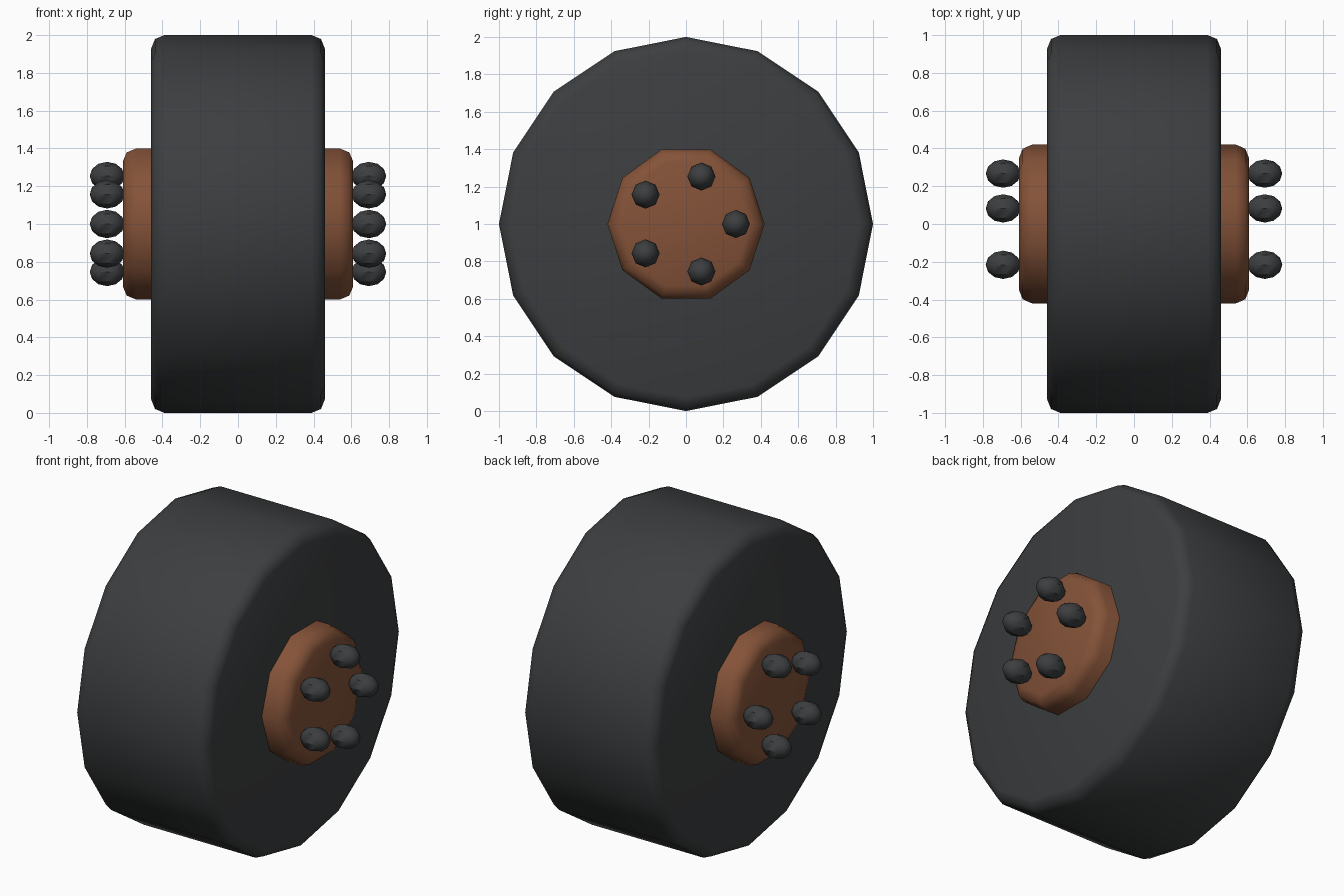
import bpy, bmesh, math
from mathutils import Matrix

if "Cube" in bpy.data.objects:
    bpy.data.objects.remove(bpy.data.objects["Cube"])

TO_X = Matrix.Rotation(math.pi / 2, 4, 'Y')


def material(name, color):
    m = bpy.data.materials.new(name)
    m.diffuse_color = color
    m.use_nodes = True
    m.node_tree.nodes["Principled BSDF"].inputs["Base Color"].default_value = m.diffuse_color
    return m


def finish(bm, name, mat, angle):
    mesh = bpy.data.meshes.new(name)
    bm.to_mesh(mesh)
    bm.free()
    mesh.materials.append(mat)
    ob = bpy.data.objects.new(name, mesh)
    bpy.context.collection.objects.link(ob)
    bpy.ops.object.select_all(action='DESELECT')
    ob.select_set(True)
    bpy.context.view_layer.objects.active = ob
    bpy.ops.object.shade_smooth_by_angle(angle=math.radians(angle))
    return ob


def drum(name, sides, radius, half_width, bevel, mat):
    bm = bmesh.new()
    bmesh.ops.create_cone(bm, cap_ends=True, segments=sides, radius1=radius,
                          radius2=radius, depth=2 * half_width)
    # put a corner on the +y axis, then lay the axle along x
    start = max(bm.verts, key=lambda v: v.co.y)
    turn = math.pi / 2 - math.atan2(start.co.y, start.co.x)
    bmesh.ops.transform(bm, verts=bm.verts, matrix=Matrix.Translation((0, 0, 1)) @ TO_X
                        @ Matrix.Rotation(turn, 4, 'Z'))
    rims = [e for e in bm.edges if abs(e.verts[0].co.x - e.verts[1].co.x) < 1e-4]
    bmesh.ops.bevel(bm, geom=rims, offset=bevel, offset_type='OFFSET',
                    segments=2, profile=0.5, affect='EDGES')
    return finish(bm, name, mat, 60)


rubber = material("rubber", (0.045, 0.048, 0.05, 1))
rust = material("rust", (0.23, 0.085, 0.04, 1))

# tire and hub
drum("tire", 16, 1.0, 0.46, 0.07, rubber)
drum("hub", 10, 0.42, 0.61, 0.07, rust)

# five stretched round lug nuts on each side
for side, label in ((1, "right"), (-1, "left")):
    for i in range(5):
        a = i * 2 * math.pi / 5
        bm = bmesh.new()
        bmesh.ops.create_uvsphere(bm, u_segments=8, v_segments=6, radius=1)
        place = Matrix.Translation((side * 0.693, 0.267 * math.cos(a), 1 + 0.267 * math.sin(a)))
        bmesh.ops.transform(bm, verts=bm.verts,
                            matrix=place @ Matrix.Diagonal((0.092, 0.075, 0.075, 1)) @ TO_X)
        finish(bm, f"lug_nut_{label}_{i + 1}", rubber, 40)
